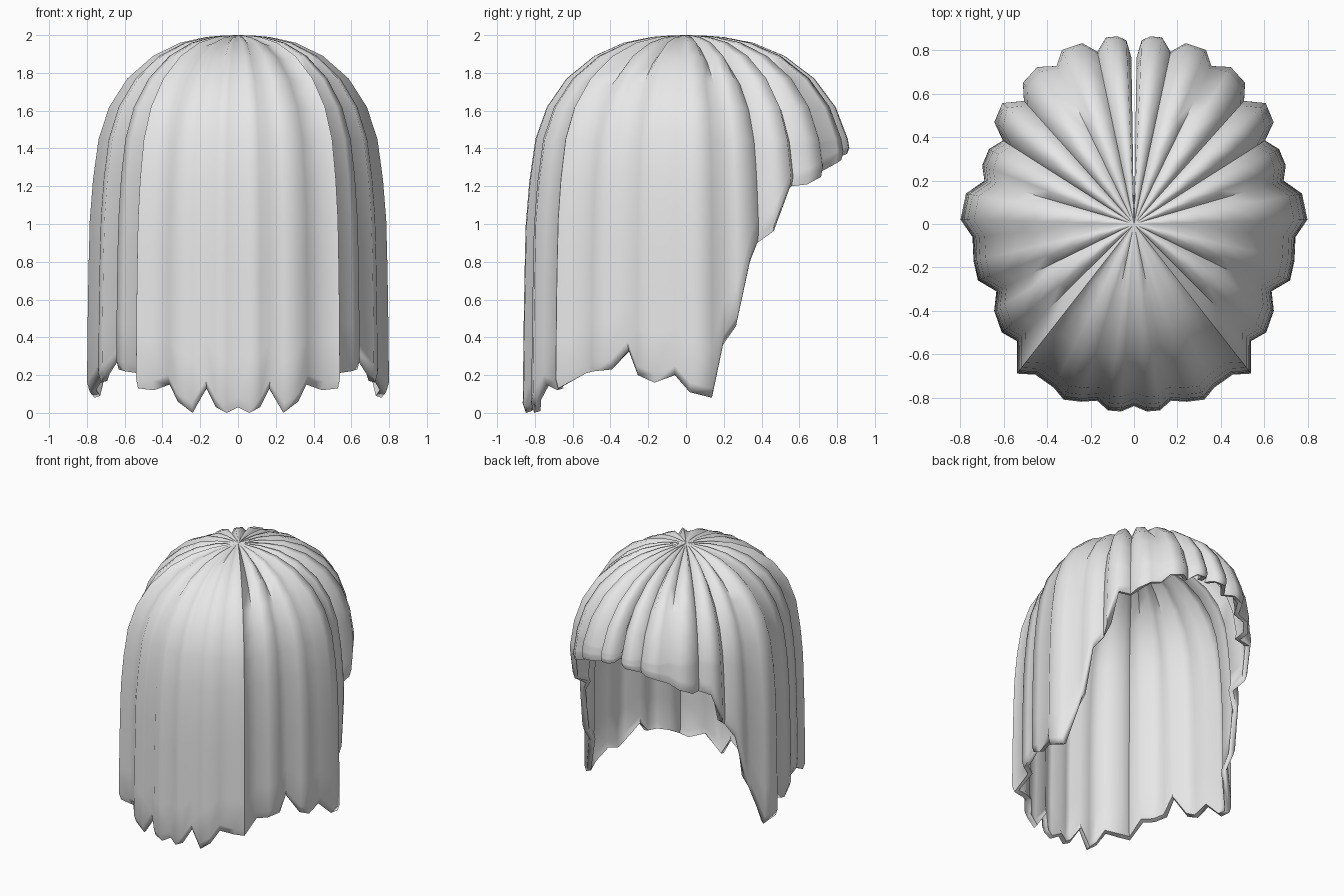
import bpy, bmesh, math

if "Cube" in bpy.data.objects:
    bpy.data.objects.remove(bpy.data.objects["Cube"])

# Lower rim of the right half, from the parting (+y) round to the nape (-y)
RIM = [(.012, .77, 1.40), (.035, .85, 1.38), (.075, .87, 1.37), (.13, .865, 1.37), (.17, .80, 1.34),
       (.24, .84, 1.34), (.335, .81, 1.32), (.36, .735, 1.28), (.45, .73, 1.25), (.515, .655, 1.21),
       (.51, .57, 1.20), (.61, .56, 1.19), (.645, .47, .96), (.605, .385, .90), (.67, .345, .80),
       (.70, .27, .46), (.69, .20, .36), (.775, .14, .08), (.80, .02, .11), (.745, -.06, .20),
       (.74, -.17, .16), (.72, -.26, .20), (.635, -.31, .33), (.645, -.40, .23), (.61, -.50, .22),
       (.54, -.54, .21), (.54, -.69, .13), (.455, -.695, .12), (.37, -.755, .15), (.325, -.81, .06),
       (.245, -.82, .0), (.17, -.815, .13), (.12, -.86, .03), (.06, -.865, .0), (0, -.84, .03)]

# Dome profile: height -> share of the full radius
PROFILE = [(2.0, .0), (1.998, .10), (1.99, .21), (1.96, .38), (1.89, .56), (1.77, .73),
           (1.62, .85), (1.45, .92), (1.25, .955), (1.0, .98), (.6, .99), (-.1, 1.0)]
DOME = 8        # profile points shared by every strand
LOWER = 6       # rings between dome and rim


def share(z):
    for (z0, f0), (z1, f1) in zip(PROFILE, PROFILE[1:]):
        if z >= z1:
            return f0 + (f1 - f0) * (z0 - z) / (z0 - z1)
    return 1.0


def strand(i):
    """Points of one strand line from just below the crown to the rim."""
    x, y, end = RIM[i]
    rad = [math.hypot(p[0], p[1]) for p in RIM]
    a, b = rad[max(i - 1, 0)], rad[min(i + 1, len(RIM) - 1)]
    groove = max(0, (a + b) / 2 - rad[i])
    pts = []
    for z, f in PROFILE[1:DOME]:
        k = f / share(end)
        pts.append((x * k, y * k, z - groove * .7 * math.sin(math.pi * min(f, 1))))
    top = PROFILE[DOME - 1][0]
    curl = min(.05, (top - end) * .4)
    for j in range(1, LOWER + 1):
        z = top + (end + curl - top) * j / LOWER
        k = share(z) / share(end)
        pts.append((x * k, y * k, z))
    pts.append((x * .98, y * .98, end))     # tips turn slightly inward
    return pts


# Hair shell, right half
bm = bmesh.new()
crown = bm.verts.new((0, 0, 2))
cols = [[bm.verts.new(p) for p in strand(i)] for i in range(len(RIM))]
for c, d in zip(cols, cols[1:]):
    bm.faces.new((crown, d[0], c[0]))
    for j in range(len(c) - 1):
        bm.faces.new((c[j], d[j], d[j + 1], c[j + 1]))
bmesh.ops.recalc_face_normals(bm, faces=bm.faces)
bm.faces.ensure_lookup_table()
if bm.faces[0].normal.z < 0:
    bmesh.ops.reverse_faces(bm, faces=bm.faces)
mesh = bpy.data.meshes.new("hair")
bm.to_mesh(mesh)
bm.free()
hair = bpy.data.objects.new("hair", mesh)
bpy.context.collection.objects.link(hair)

# Mirror to the left half and give the shell thickness
mirror = hair.modifiers.new("mirror", 'MIRROR')
mirror.merge_threshold = .0008
solid = hair.modifiers.new("thickness", 'SOLIDIFY')
solid.thickness = .035
solid.offset = -1
bpy.context.view_layer.objects.active = hair
hair.select_set(True)
for name in ("mirror", "thickness"):
    bpy.ops.object.modifier_apply(modifier=name)

mat = bpy.data.materials.new("light grey")
mat.diffuse_color = (.8, .8, .8, 1)
mat.use_nodes = True
mat.node_tree.nodes["Principled BSDF"].inputs["Base Color"].default_value = mat.diffuse_color
hair.data.materials.append(mat)
bpy.ops.object.shade_smooth_by_angle(angle=math.radians(75))
